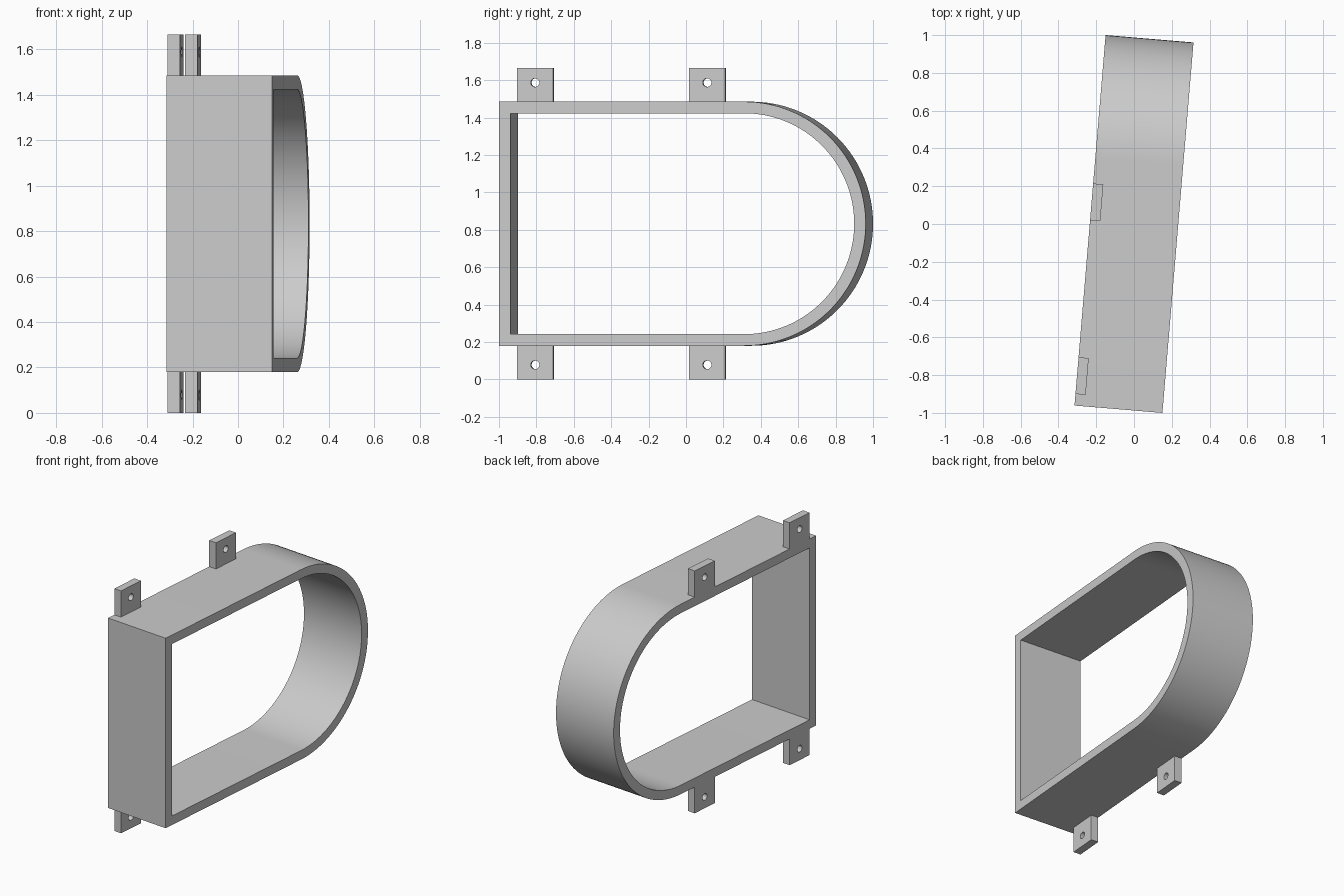
import bpy, bmesh, math
from mathutils import Matrix

cube = bpy.data.objects.get("Cube")
if cube:
    bpy.data.objects.remove(cube)

HALF_LEN, HALF_DEPTH = 0.984, 0.2335
MID_Z, RADIUS, WALL = 0.8325, 0.6525, 0.062
TAB_W, TAB_H, TAB_T, HOLE_R = 0.195, 0.18, 0.054, 0.023
TURN = Matrix.Rotation(math.radians(-4.8), 4, 'Z')

grey = bpy.data.materials.new("grey")
grey.use_nodes = True
colour = (0.6, 0.6, 0.6, 1)
grey.diffuse_color = colour
grey.node_tree.nodes["Principled BSDF"].inputs["Base Color"].default_value = colour


def hollow_prism(name, outer, inner, x0, x1):
    """Extrude the band between two matching (y, z) loops from x0 to x1."""
    bm = bmesh.new()
    loops = [[bm.verts.new((x, y, z)) for y, z in pts]
             for pts, x in ((outer, x0), (outer, x1), (inner, x1), (inner, x0))]
    n = len(outer)
    for a, b in zip(loops, loops[1:] + loops[:1]):
        for i in range(n):
            j = (i + 1) % n
            bm.faces.new((a[i], a[j], b[j], b[i]))
    bmesh.ops.recalc_face_normals(bm, faces=bm.faces)
    bm.transform(TURN)
    mesh = bpy.data.meshes.new(name)
    bm.to_mesh(mesh)
    bm.free()
    mesh.materials.append(grey)
    obj = bpy.data.objects.new(name, mesh)
    bpy.context.collection.objects.link(obj)
    bpy.ops.object.select_all(action='DESELECT')
    obj.select_set(True)
    bpy.context.view_layer.objects.active = obj
    bpy.ops.object.shade_smooth_by_angle(angle=math.radians(30))


def d_loop(inset, steps=64):
    """Square-ended, round-backed outline."""
    r, centre, front = RADIUS - inset, HALF_LEN - RADIUS, inset - HALF_LEN
    arc = [math.pi * (k / steps - 0.5) for k in range(steps + 1)]
    return ([(front, MID_Z + r), (front, MID_Z - r)]
            + [(centre + r * math.cos(a), MID_Z + r * math.sin(a)) for a in arc])


# Main frame
hollow_prism("frame", d_loop(0), d_loop(WALL), -HALF_DEPTH, HALF_DEPTH)

# Mounting tabs, each a plate with a round screw hole
angles = [math.tau * k / 32 for k in range(32)]
for place, y in (("front", -0.825), ("back", 0.098)):
    for level, side in (("upper", 1), ("lower", -1)):
        z = MID_Z + side * (RADIUS + TAB_H / 2)
        hole_z = z + side * 0.012
        plate, hole = [], []
        for a in angles:
            c, s = math.cos(a), math.sin(a)
            m = max(abs(c), abs(s))
            plate.append((y + c / m * TAB_W / 2, z + s / m * TAB_H / 2))
            hole.append((y + c * HOLE_R, hole_z + s * HOLE_R))
        hollow_prism(f"{level}_{place}_tab", plate, hole,
                     -HALF_DEPTH, TAB_T - HALF_DEPTH)
